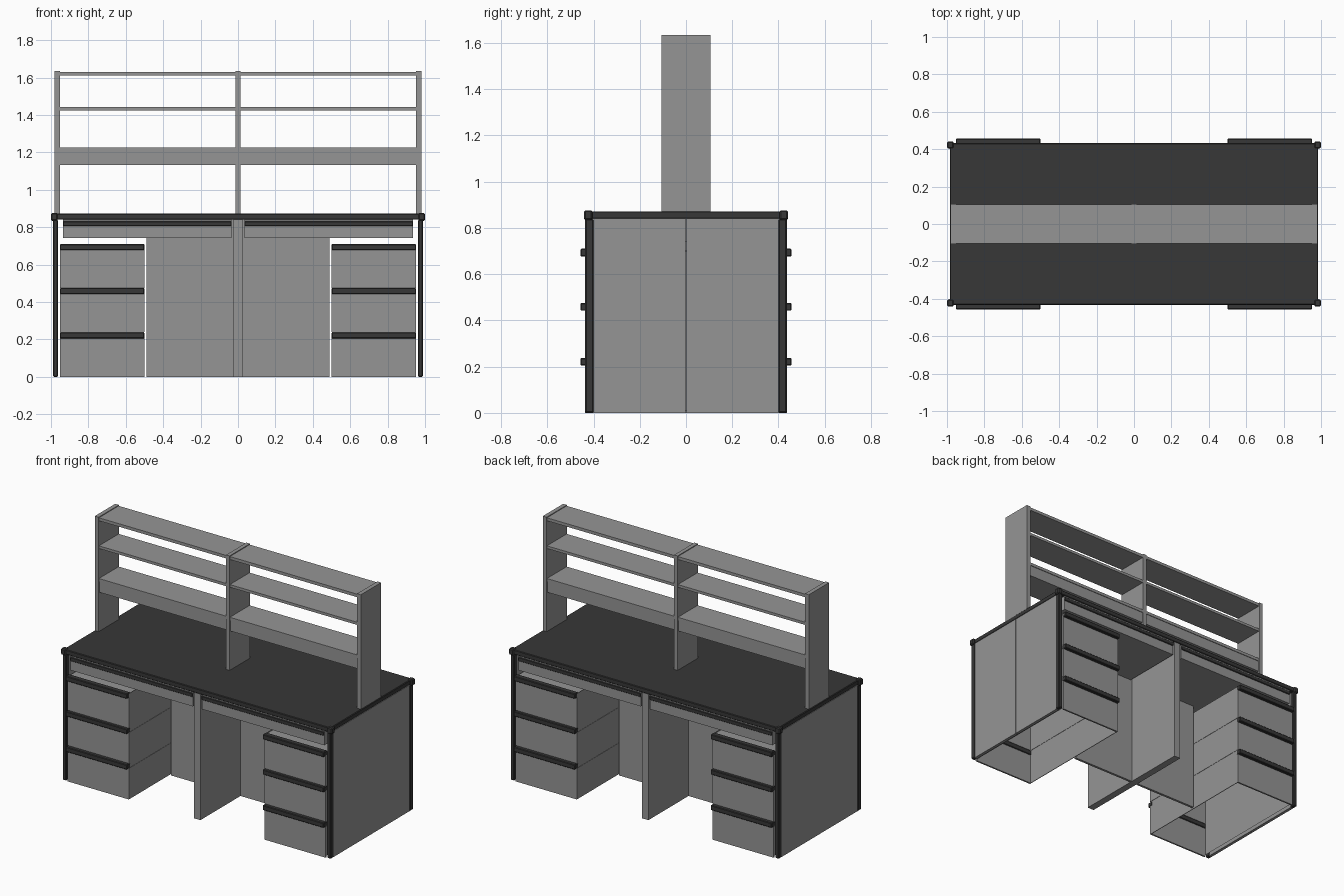
import bpy, bmesh

if "Cube" in bpy.data.objects:
    bpy.data.objects.remove(bpy.data.objects["Cube"])


def material(name, v):
    m = bpy.data.materials.new(name)
    m.diffuse_color = (v, v, v, 1)
    m.use_nodes = True
    m.node_tree.nodes["Principled BSDF"].inputs["Base Color"].default_value = m.diffuse_color
    return m


GREY = material("mid_grey", 0.30)
DARK = material("charcoal", 0.038)


def box(name, x, y, z, mat, bevel=0, open_bottom=False):
    """Axis aligned box from (min, max) ranges."""
    r = (sorted(x), sorted(y), sorted(z))
    bm = bmesh.new()
    bmesh.ops.create_cube(bm, size=1)
    for v in bm.verts:
        v.co = [r[i][0] if v.co[i] < 0 else r[i][1] for i in range(3)]
    if open_bottom:
        bm.normal_update()
        bmesh.ops.delete(bm, geom=[f for f in bm.faces if f.normal.z < -0.5],
                         context='FACES')
    me = bpy.data.meshes.new(name)
    bm.to_mesh(me)
    bm.free()
    me.materials.append(mat)
    o = bpy.data.objects.new(name, me)
    bpy.context.collection.objects.link(o)
    if bevel:
        b = o.modifiers.new("bevel", 'BEVEL')
        b.width = bevel
        b.segments = 1
    return o


# Worktop
box("worktop", (-0.985, 0.985), (-0.433, 0.433), (0.84, 0.872), DARK, 0.004)

# Knee space: back panel and central divider
box("knee_panel", (-0.488, 0.488), (-0.008, 0.008), (0, 0.84), GREY)
box("centre_divider", (-0.024, 0.024), (-0.43, 0.43), (0, 0.84), GREY)

for sx in (-1, 1):
    # Drawer pedestals, three stacked drawers with recessed gaps between
    X = (sx * 0.5, sx * 0.952)
    box("pedestal_body", (sx * 0.502, sx * 0.95), (-0.428, 0.428), (0.01, 0.70), GREY,
        open_bottom=True)
    for i, (z0, z1) in enumerate(((0, 0.207), (0.24, 0.445), (0.475, 0.705))):
        for sy in (-1, 1):
            box("pedestal_side", (sx * 0.5, sx * 0.504), (0, sy * 0.43), (z0, z1), GREY)
            box("drawer_front", X, (sy * 0.425, sy * 0.436), (z0, z1), GREY)

    # Slim drawers under the worktop, one box running through
    box("slim_drawer", (sx * 0.034, sx * 0.936), (-0.428, 0.428), (0.742, 0.84), GREY)

    for sy in (-1, 1):
        # Handles
        for z in (0.205, 0.442, 0.677):
            box("drawer_handle", X, (sy * 0.42, sy * 0.457), (z, z + 0.033), DARK, 0.004)
        box("slim_handle", (sx * 0.034, sx * 0.936), (sy * 0.42, sy * 0.434),
            (0.806, 0.832), DARK, 0.003)
        # Side panels in two halves, corner posts and corner caps
        box("side_panel", (sx * 0.965, sx * 0.985), (sy * 0.002, sy * 0.405), (0, 0.84), GREY)
        box("corner_post", (sx * 0.962, sx * 0.989), (sy * 0.40, sy * 0.436), (0, 0.84),
            DARK, 0.005)
        box("corner_cap", (sx * 0.964, sx * 1.0), (sy * 0.404, sy * 0.441), (0.834, 0.876),
            DARK, 0.006)

    # Shelving: end uprights, shelves and lower service box
    box("shelf_upright", (sx * 0.953, sx * 0.981), (-0.107, 0.107), (0.872, 1.635), GREY)
    S = (sx * 0.012, sx * 0.955)
    for z0, z1 in ((1.205, 1.225), (1.425, 1.443), (1.61, 1.63)):
        box("shelf", S, (-0.104, 0.104), (z0, z1), GREY)
    box("service_box", S, (-0.1, 0.1), (1.132, 1.206), GREY)

box("shelf_centre_upright", (-0.013, 0.013), (-0.107, 0.107), (0.872, 1.635), GREY)
